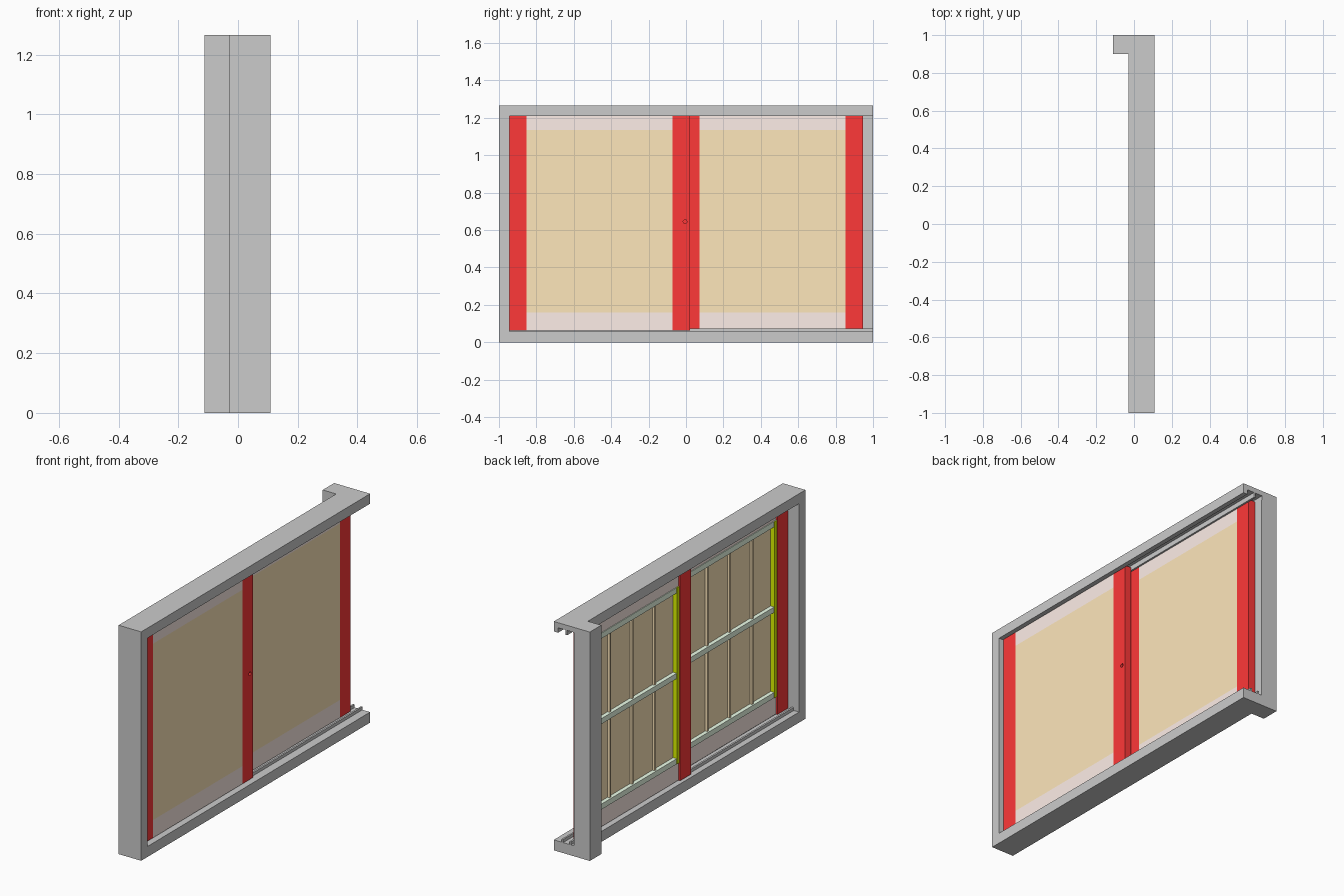
import bpy, bmesh
from mathutils import Matrix

if "Cube" in bpy.data.objects:
    bpy.data.objects.remove(bpy.data.objects["Cube"])


def material(name, rgb):
    m = bpy.data.materials.new(name)
    m.diffuse_color = (*rgb, 1)
    m.use_nodes = True
    m.node_tree.nodes["Principled BSDF"].inputs["Base Color"].default_value = m.diffuse_color
    return m


RED = material("red_stile", (1.0, 0.04, 0.04))
TAN = material("tan_pane", (1.0, 0.80, 0.50))
PINK = material("pink_rail", (1.0, 0.86, 0.81))
MINT = material("pale_green_bar", (0.85, 1.0, 0.82))
GREEN = material("green_bar", (0.75, 0.95, 0.0))


def finish(name, bm, mat=None):
    bmesh.ops.recalc_face_normals(bm, faces=bm.faces)
    me = bpy.data.meshes.new(name)
    bm.to_mesh(me)
    bm.free()
    ob = bpy.data.objects.new(name, me)
    bpy.context.collection.objects.link(ob)
    if mat:
        me.materials.append(mat)
    return ob


def box(name, x, y, z, mat=None):
    bm = bmesh.new()
    bmesh.ops.create_cube(bm, size=1)
    for v in bm.verts:
        v.co = [r[0] + (c + 0.5) * (r[1] - r[0]) for r, c in zip((x, y, z), v.co)]
    return finish(name, bm, mat)


def extrude(name, profile, along, start, end):
    """Extrude a 2D profile along y (profile in x, z) or along z (profile in x, y)."""
    bm = bmesh.new()
    pts = [(a, start, b) if along == 'y' else (a, b, start) for a, b in profile]
    face = bm.faces.new([bm.verts.new(p) for p in pts])
    out = bmesh.ops.extrude_face_region(bm, geom=[face])
    step = (0, end - start, 0) if along == 'y' else (0, 0, end - start)
    bmesh.ops.translate(bm, vec=step, verts=[g for g in out["geom"] if isinstance(g, bmesh.types.BMVert)])
    return finish(name, bm)


BACK, FRONT, HEIGHT = -0.03, 0.108, 1.265

# Head: three lips with two grooves that hold the sashes
extrude("head", [(BACK, HEIGHT), (BACK, 1.21), (-0.016, 1.21), (-0.016, 1.237),
                 (0.027, 1.237), (0.027, 1.21), (0.037, 1.21), (0.037, 1.237),
                 (0.082, 1.237), (0.082, 1.21), (FRONT, 1.21), (FRONT, HEIGHT)], 'y', -1, 1)

# Sill with two running ridges
extrude("sill", [(BACK, 0), (FRONT, 0), (FRONT, 0.058),
                 (0.061, 0.058), (0.061, 0.075), (0.051, 0.075), (0.051, 0.058),
                 (0.013, 0.058), (0.013, 0.075), (0.003, 0.075), (0.003, 0.058),
                 (BACK, 0.058)], 'y', -1, 1)

# Side jambs: the one at +y is turned and set behind the sashes
box("left_jamb", (BACK, FRONT), (-1, -0.945), (0.0, HEIGHT))
extrude("right_jamb_base", [(-0.112, 0.9), (BACK, 0.9), (BACK, 0.945),
                            (-0.014, 0.945), (-0.014, 1), (-0.112, 1)], 'z', 0.058, 1.21)
for part, z in (("foot", (0, 0.058)), ("cap", (1.21, HEIGHT))):
    box("right_jamb_" + part, (-0.112, BACK), (0.9, 1), z)


def sash(name, x0, x1, y0, y1):
    z0, z1, w = 0.062, 1.225, 0.093
    a, b = y0 + w, y1 - w
    stiles = [box(name + "_stile_" + s, (x0, x1), y, (z0, z1), RED)
              for s, y in (("left", (y0, a)), ("right", (b, y1)))]
    # rails and pane are flush at the front
    back = x1 - 0.03
    box(name + "_bottom_rail", (back, x1), (a, b), (z0, 0.16), PINK)
    box(name + "_top_rail", (back, x1), (a, b), (1.135, z1), PINK)
    box(name + "_pane", (x1 - 0.012, x1), (a, b), (0.16, 1.135), TAN)
    # lattice on the rear of the pane
    bar = (x1 - 0.034, x1 - 0.012)
    for i, z in enumerate((0.175, 0.6475, 1.12)):
        box(f"{name}_cross_bar_{i}", bar, (a, b), (z - 0.015, z + 0.015), MINT)
    for i, y in enumerate((a, b - 0.02)):
        box(f"{name}_edge_bar_{i}", (x1 - 0.036, x1 - 0.012), (y, y + 0.02), (0.16, 1.135), GREEN)
    for i in range(1, 4):
        y = a + (b - a) * i / 4
        box(f"{name}_muntin_{i}", (x1 - 0.025, x1 - 0.012), (y - 0.006, y + 0.006), (0.19, 1.105), TAN)
    return stiles


front_stiles = sash("front_sash", 0.037, 0.077, -0.945, 0.022)
sash("rear_sash", -0.014, 0.027, -0.022, 0.945)

# Round finger hole in the meeting stile
bm = bmesh.new()
bmesh.ops.create_cone(bm, cap_ends=True, segments=24, radius1=0.01, radius2=0.01, depth=0.03,
                      matrix=Matrix.Translation((0.077, -0.005, 0.645)) @ Matrix.Rotation(1.5707963, 4, 'Y'))
cutter = finish("finger_hole_cutter", bm, RED)
cutter.hide_render = True
cutter.hide_viewport = True
cut = front_stiles[1].modifiers.new("finger_hole", 'BOOLEAN')
cut.operation = 'DIFFERENCE'
cut.object = cutter
